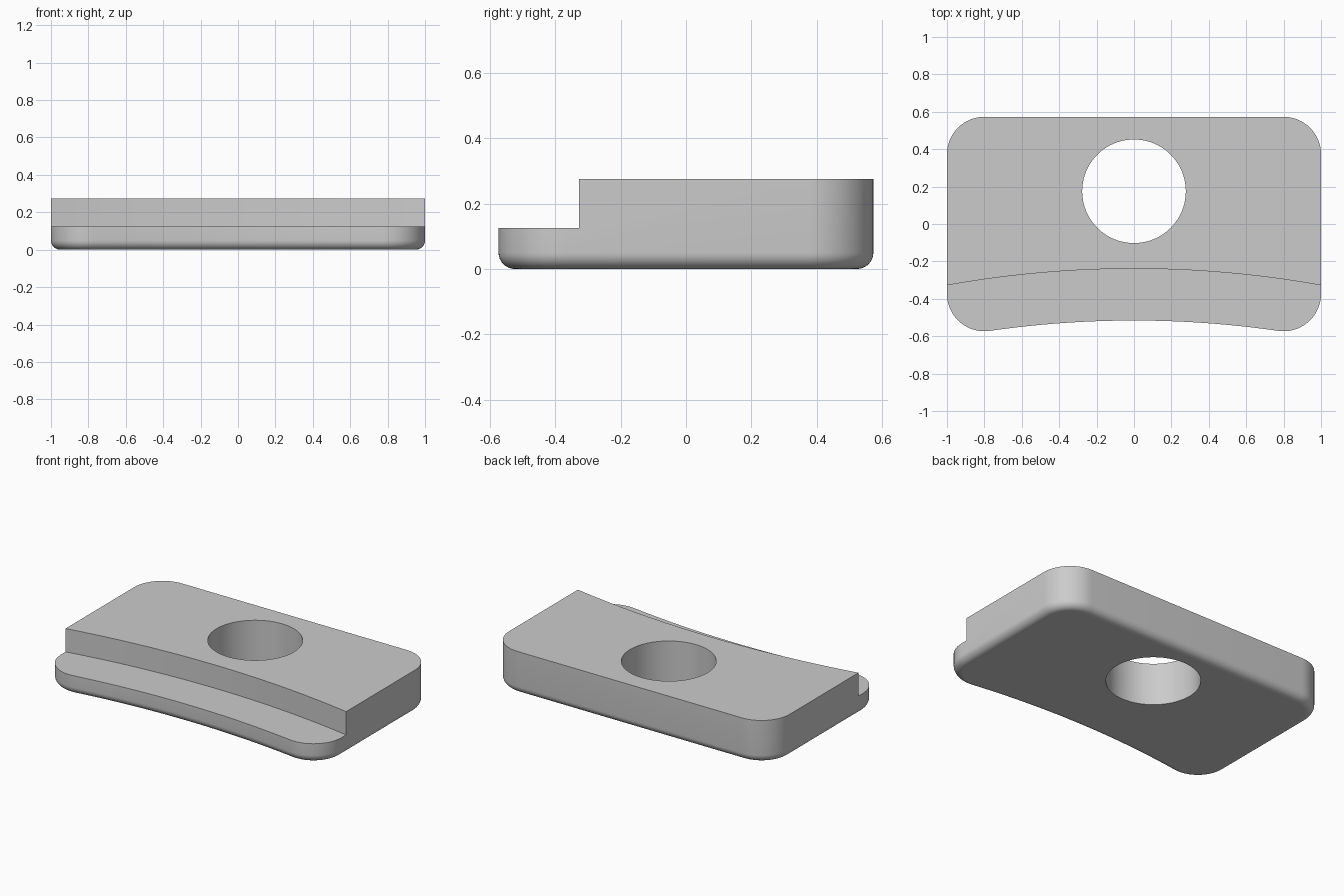
import bpy, bmesh
from math import sin, cos, pi, sqrt, asin

cube = bpy.data.objects.get("Cube")
if cube:
    bpy.data.objects.remove(cube, do_unlink=True)

HALF_X, BACK_Y, CORNER = 1.0, 0.573, 0.2
HEIGHT, LEDGE_Z, FILLET = 0.275, 0.125, 0.05
ARC_Y, FRONT_R, STEP_R = -5.916, 5.4, 5.677     # concentric front curves
HOLE_Y, HOLE_R = 0.175, 0.277

grey = bpy.data.materials.new("light_grey")
grey.use_nodes = True
colour = (0.6, 0.6, 0.6, 1)
grey.diffuse_color = colour
grey.node_tree.nodes["Principled BSDF"].inputs["Base Color"].default_value = colour


def arc(cx, cy, r, a0, a1, n):
    """Points along a circular arc, both ends included."""
    angles = [a0 + (a1 - a0) * i / n for i in range(n + 1)]
    return [(cx + r * cos(a), cy + r * sin(a)) for a in angles]


def outline(inset):
    """Plan outline, anticlockwise, moved inwards by inset."""
    r = CORNER - inset
    cx = HALF_X - CORNER
    back = BACK_Y - CORNER
    reach = FRONT_R + CORNER
    front = ARC_Y + sqrt(reach ** 2 - cx ** 2)
    tilt = asin(cx / reach)
    half_pi = pi / 2
    pts = arc(cx, back, r, 0, half_pi, 16)
    pts += arc(-cx, back, r, half_pi, pi, 16)
    pts += arc(-cx, front, r, pi, 3 * half_pi + tilt, 16)
    pts += arc(0, ARC_Y, FRONT_R + inset, half_pi + tilt, half_pi - tilt, 32)[1:-1]
    pts += arc(cx, front, r, 3 * half_pi - tilt, 2 * pi, 16)
    return pts


def loft(name, layers):
    """Closed solid through matching outlines given as (points, z)."""
    bm = bmesh.new()
    rings = [[bm.verts.new((x, y, z)) for x, y in pts] for pts, z in layers]
    for low, high in zip(rings, rings[1:]):
        for i in range(len(low)):
            j = (i + 1) % len(low)
            bm.faces.new((low[i], low[j], high[j], high[i]))
    bm.faces.new(rings[0][::-1])
    bm.faces.new(rings[-1])
    bmesh.ops.recalc_face_normals(bm, faces=bm.faces[:])
    mesh = bpy.data.meshes.new(name)
    bm.to_mesh(mesh)
    bm.free()
    obj = bpy.data.objects.new(name, mesh)
    bpy.context.collection.objects.link(obj)
    mesh.materials.append(grey)
    return obj


# Plate body with a rounded lower edge
steps = 8
layers = []
for k in range(steps + 1):
    a = pi / 2 * k / steps
    layers.append((outline(FILLET * (1 - sin(a))), FILLET * (1 - cos(a))))
layers.append((outline(0), HEIGHT))
plate = loft("clamp_plate", layers)

# Cutters: curved front ledge and round through hole
spread = asin(1.2 / STEP_R)
step_pts = arc(0, ARC_Y, STEP_R, pi / 2 - spread, pi / 2 + spread, 48)
step_pts += [(-1.2, -1), (1.2, -1)]
ledge = loft("ledge_cutter", [(step_pts, LEDGE_Z), (step_pts, 0.5)])
circle = arc(0, HOLE_Y, HOLE_R, 0, 2 * pi, 96)[:-1]
hole = loft("hole_cutter", [(circle, -0.2), (circle, 0.5)])

bpy.ops.object.select_all(action="DESELECT")
bpy.context.view_layer.objects.active = plate
plate.select_set(True)
for cutter in (ledge, hole):
    cutter.hide_render = True
    mod = plate.modifiers.new(cutter.name, "BOOLEAN")
    mod.operation = "DIFFERENCE"
    mod.solver = "EXACT"
    mod.object = cutter
    bpy.ops.object.modifier_apply(modifier=mod.name)
    bpy.data.objects.remove(cutter, do_unlink=True)

# Smooth curved walls, flat level faces
bpy.ops.object.shade_smooth_by_angle(angle=pi / 6)
for face in plate.data.polygons:
    if abs(face.normal.z) > 0.999:
        face.use_smooth = False
